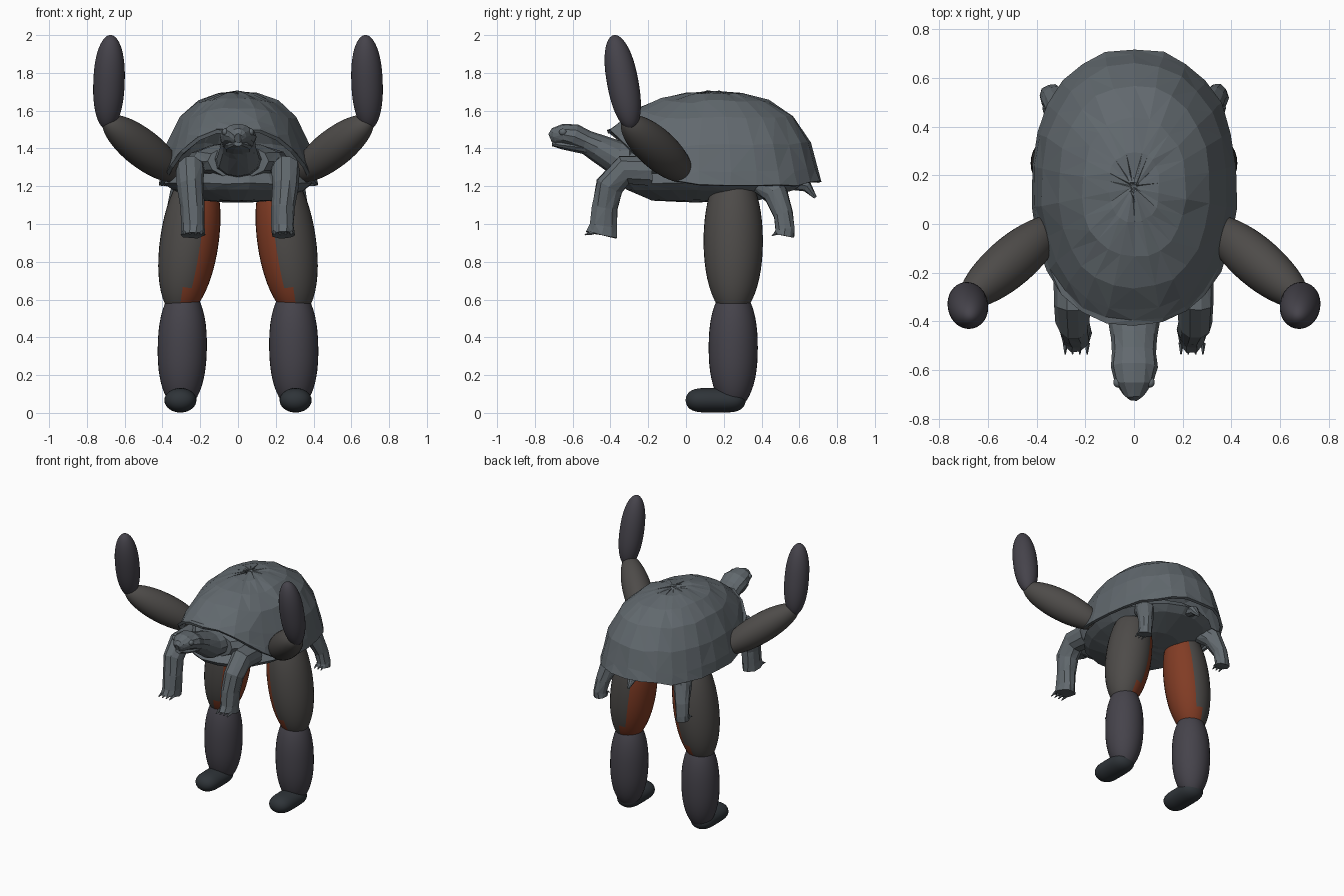
import bpy, bmesh, math, random
from mathutils import Vector

if "Cube" in bpy.data.objects:
    bpy.data.objects.remove(bpy.data.objects["Cube"])

random.seed(4)


def paint(name, rgb):
    m = bpy.data.materials.new(name)
    m.diffuse_color = (*rgb, 1)
    m.use_nodes = True
    m.node_tree.nodes["Principled BSDF"].inputs["Base Color"].default_value = m.diffuse_color
    return m


SKIN = paint("slate", (.12, .14, .155))
UPPER = paint("warm_grey", (.075, .07, .066))
LOWER = paint("cool_grey", (.06, .056, .07))
SOLE = paint("charcoal", (.028, .034, .04))
RUST = paint("rust", (.22, .045, .018))


def finish(name, bm, *mats):
    bmesh.ops.recalc_face_normals(bm, faces=bm.faces)
    me = bpy.data.meshes.new(name)
    bm.to_mesh(me)
    bm.free()
    for m in mats:
        me.materials.append(m)
    ob = bpy.data.objects.new(name, me)
    bpy.context.collection.objects.link(ob)
    return ob


def skin_rings(name, rings, mat, start=True, end=True, jitter=0.0):
    """Bridge a list of closed point rings into one flat-shaded mesh."""
    bm = bmesh.new()
    rows = [[bm.verts.new(Vector(p) + Vector([random.uniform(-jitter, jitter) for _ in range(3)]))
             for p in r] for r in rings]
    n = len(rows[0])
    for a, b in zip(rows, rows[1:]):
        for i in range(n):
            j = (i + 1) % n
            bm.faces.new((a[i], a[j], b[j], b[i]))
    if start:
        bm.faces.new(rows[0])
    if end:
        bm.faces.new(rows[-1])
    bmesh.ops.triangulate(bm, faces=bm.faces)
    return finish(name, bm, mat)


def tube(name, sections, n=10, jitter=.004):
    """Loft elliptical sections (x, y, z, half width, half depth) along a path."""
    pts = [Vector(s[:3]) for s in sections]
    rings = []
    for k, s in enumerate(sections):
        d = (pts[min(k + 1, len(pts) - 1)] - pts[max(k - 1, 0)]).normalized()
        u = (Vector((1, 0, 0)) - d * d.x).normalized()
        v = d.cross(u)
        rings.append([pts[k] + u * s[3] * math.cos(a) + v * s[4] * math.sin(a)
                      for a in (2 * math.pi * i / n for i in range(n))])
    return skin_rings(name, rings, SKIN, jitter=jitter)


def spindle(name, a, b, ru, rv, mats, power=2.0, patch=None):
    """Smooth ellipsoid from a to b; a higher power gives blunter ends."""
    a, b = Vector(a), Vector(b)
    d = (b - a).normalized()
    u = Vector((1, 0, 0))
    u = (u - d * u.dot(d)).normalized()
    v = d.cross(u)
    bm = bmesh.new()
    bmesh.ops.create_uvsphere(bm, u_segments=32, v_segments=24, radius=1)
    for w in bm.verts:
        t = max(-1, min(1, w.co.z))
        h = math.hypot(w.co.x, w.co.y)
        r = math.sqrt(max(0, 1 - abs(t) ** power)) / h if h > 1e-5 else 0
        w.co = (a + b) / 2 + (b - a) / 2 * t + u * w.co.x * r * ru + v * w.co.y * r * rv
    bm.normal_update()
    for f in bm.faces:
        f.smooth = True
        if patch and patch(f.calc_center_median(), f.normal):
            f.material_index = 1
    return finish(name, bm, *mats)


# Domed shell with a rim arching up over the neck
N = 26
CY = .15


def outline(a, s):
    c, d = math.cos(a), math.sin(a)
    e = 2 / 2.25
    return (.425 * s * math.copysign(abs(c) ** e, c), CY + .57 * s * math.copysign(abs(d) ** e, d))


rings = []
for s, f in ((1, 0), (.965, .15), (.89, .44), (.73, .73), (.5, .9), (.25, .98), (.03, 1)):
    ring = []
    for i in range(N):
        a = 2 * math.pi * (i + .5) / N
        x, y = outline(a, 1)
        front = max(0, min(1, (.02 - y) / .42))
        zr = 1.205 + .295 * front ** 1.5 + (.02 if y > .6 else 0)
        x, y = outline(a, s)
        ring.append((x, y, zr + (1.70 - zr) * f ** (1 + .9 * front)))
    rings.append(ring)
shell = skin_rings("shell", rings, SKIN, start=False, jitter=.005)
sol = shell.modifiers.new("thickness", 'SOLIDIFY')
sol.thickness = .02
sol.offset = -1

# Belly plate
belly = []
for hx, hy, cy, z in ((.36, .44, .14, 1.27), (.40, .49, .14, 1.215), (.35, .45, .13, 1.18),
                      (.2, .28, .1, 1.125), (.08, .12, .1, 1.117)):
    belly.append([(hx * math.cos(a), cy + hy * math.sin(a), z)
                  for a in (2 * math.pi * (i + .5) / 20 for i in range(20))])
skin_rings("belly_plate", belly, SKIN, jitter=.003)

# Neck, head, jaw, tail
tube("neck_base", [(0, .05, 1.33, .28, .1), (0, -.2, 1.33, .25, .1), (0, -.3, 1.33, .16, .09)], 12)
tube("neck_and_head", [(0, -.2, 1.34, .14, .1), (0, -.36, 1.345, .115, .095), (0, -.47, 1.405, .095, .073),
                       (0, -.53, 1.435, .09, .062), (0, -.59, 1.463, .097, .066), (0, -.65, 1.473, .08, .058),
                       (0, -.70, 1.462, .045, .045), (0, -.718, 1.455, .02, .025)], 12, .002)
tube("jaw", [(0, -.52, 1.4, .075, .035), (0, -.6, 1.41, .075, .028), (0, -.66, 1.418, .058, .022),
             (0, -.708, 1.425, .022, .014)], 10, .001)
tube("tail", [(0, .55, 1.22, .05, .04), (0, .64, 1.2, .035, .03), (0, .685, 1.14, .008, .008)], 8, .002)

for s, side in ((1, "left"), (-1, "right")):
    # Eye and brow
    spindle(side + "_eye", (s * .066, -.672, 1.487), (s * .072, -.632, 1.487), .016, .018, [SKIN])

    # Short reptile limbs with claws
    tube(side + "_front_flipper", [(s * .25, -.18, 1.28, .08, .08), (s * .252, -.33, 1.285, .075, .08),
                                   (s * .25, -.405, 1.2, .07, .078), (s * .24, -.43, 1.09, .062, .07),
                                   (s * .238, -.438, .99, .06, .073), (s * .238, -.448, .942, .062, .085)])
    tube(side + "_back_flipper", [(s * .25, .4, 1.22, .07, .07), (s * .3, .475, 1.16, .065, .065),
                                  (s * .33, .515, 1.05, .05, .05), (s * .34, .525, .97, .045, .053),
                                  (s * .34, .52, .94, .047, .058)])
    for k in range(4):
        x = s * (.193 + .03 * k)
        tube(f"{side}_front_claw_{k}", [(x, -.49, .955, .012, .012), (x, -.536, .943, .003, .003)], 5, 0)
        if k < 3:
            x = s * (.315 + .027 * k)
            tube(f"{side}_back_claw_{k}", [(x, .48, .952, .01, .01), (x, .455, .938, .003, .003)], 5, 0)

    # Raised arms
    spindle(side + "_upper_arm", (s * .305, .015, 1.245), (s * .705, -.325, 1.555), .1, .105, [UPPER])
    spindle(side + "_forearm", (s * .692, -.288, 1.50), (s * .674, -.382, 2.0), .083, .083, [LOWER], 2.3)

    # Thigh with a stepped rust patch on the inner face
    def inner(c, n, s=s):
        return n.x * s < (-.36 if c.z > .67 else .12)

    spindle(side + "_thigh", (s * .315, .25, .51), (s * .2, .25, 1.31), .155, .157, [UPPER, RUST], 2.1, inner)

    # Shin and foot
    spindle(side + "_shin", (s * .3, .25, .02), (s * .29, .25, .67), .13, .13, [LOWER], 2.3)
    spindle(side + "_foot", (s * .305, -.002, .067), (s * .305, .316, .067), .085, .065, [SOLE], 4.5)
